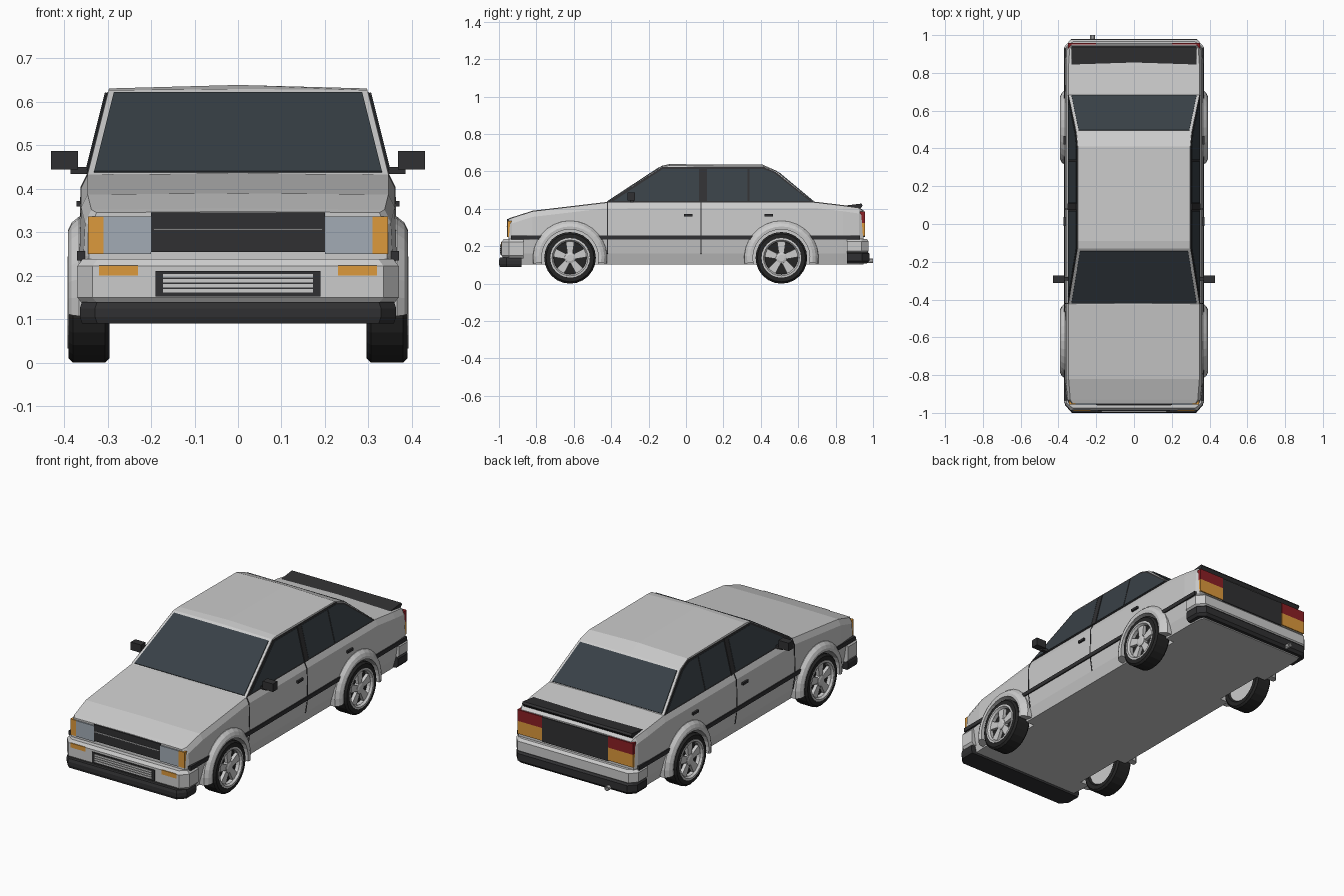
import bpy, bmesh, math
from mathutils import Vector

if "Cube" in bpy.data.objects:
    bpy.data.objects.remove(bpy.data.objects["Cube"])


def mat(name, r, g, b):
    m = bpy.data.materials.new(name)
    m.diffuse_color = (r, g, b, 1)
    m.use_nodes = True
    m.node_tree.nodes["Principled BSDF"].inputs["Base Color"].default_value = m.diffuse_color
    return m


BLACK = mat("black_trim", .03, .03, .032)
TYRE = mat("rubber", .018, .018, .018)
GLASS = mat("glass", .04, .052, .062)
LAMP = mat("lamp", .36, .41, .46)
AMBER = mat("amber", .72, .32, .045)
RED = mat("red", .26, .014, .018)


def make(name, verts, faces, m=None, mirror=False, bevel=0):
    """Mesh object in world coordinates, optionally mirrored across x and bevelled."""
    bm = bmesh.new()
    vs = [bm.verts.new(v) for v in verts]
    for f in faces:
        bm.faces.new([vs[i] for i in f])
    bmesh.ops.remove_doubles(bm, verts=bm.verts, dist=1e-5)
    bmesh.ops.recalc_face_normals(bm, faces=bm.faces)
    me = bpy.data.meshes.new(name)
    bm.to_mesh(me)
    bm.free()
    ob = bpy.data.objects.new(name, me)
    bpy.context.collection.objects.link(ob)
    if m:
        me.materials.append(m)
    if bevel:
        b = ob.modifiers.new("bevel", 'BEVEL')
        b.width, b.segments = bevel, 1
    if mirror:
        ob.modifiers.new("mirror", 'MIRROR').use_clip = False
    return ob


def loft(name, rings, m=None, mirror=False, caps=True, bevel=0):
    """Skin closed rings of equal point count."""
    n = len(rings[0])
    faces = [(r * n + i, r * n + (i + 1) % n, (r + 1) * n + (i + 1) % n, (r + 1) * n + i)
             for r in range(len(rings) - 1) for i in range(n)]
    if caps:
        faces += [tuple(range(n)), tuple(range((len(rings) - 1) * n, len(rings) * n))]
    return make(name, [p for r in rings for p in r], faces, m, mirror, bevel)


def panel(name, pts, d, m=None, mirror=False, bevel=0):
    """Flat plate through pts, reaching +d and -d."""
    d = Vector(d)
    return loft(name, [[Vector(p) - d for p in pts], [Vector(p) + d for p in pts]], m, mirror, True, bevel)


def box(name, x, y, z, m=None, mirror=False, bevel=0):
    ring = [(x[0], y[0]), (x[1], y[0]), (x[1], y[1]), (x[0], y[1])]
    return loft(name, [[(a, b, c) for a, b in ring] for c in z], m, mirror, True, bevel)


def turn(name, prof, cy, n, m=None, a0=0, a1=360):
    """Sweep an (x, r) profile about the wheel axis, mirrored to the other side."""
    full = a1 - a0 == 360
    rings = []
    for i in range(n + 1):
        a = math.radians(a0 + (a1 - a0) * i / n)
        rings.append([(x, cy + r * math.cos(a), WZ + r * math.sin(a)) for x, r in prof])
    return loft(name, rings, m, True, not full)


WZ = .138
AXLES = {"front": -.62, "rear": .51}

# Lower body: cross-sections along the length
rings = []
for y, zt, k in [(-.95, .345, .94), (-.93, .352, .975), (-.82, .387, 1), (-.43, .433, 1),
                 (.69, .435, 1), (.84, .417, 1), (.925, .405, .985), (.95, .388, .955)]:
    half = [(.335, .102), (.352, .16), (.365, .245), (.361, zt - .03), (.346, zt)]
    right = [(x * k, y, z) for x, z in half]
    rings.append(right + [(0, y, zt + .003)] + [(-x, b, z) for x, b, z in reversed(right)])
body = loft("body_shell", rings)

# Wheel wells cut from the body, with tyres, rims and flares
for end, cy in AXLES.items():
    cut = turn(end + "_well_cutter", [(.283, 0), (.283, .153), (.45, .153), (.45, 0)], cy, 28)
    cut.hide_render = True
    cut.display_type = 'WIRE'
    bo = body.modifiers.new("well", 'BOOLEAN')
    bo.operation, bo.object, bo.solver = 'DIFFERENCE', cut, 'EXACT'

    turn(end + "_flare", [(.34, .2), (.366, .198), (.383, .184), (.391, .168), (.389, .152), (.30, .152)],
         cy, 16, None, -9, 189)
    turn(end + "_tyre", [(.31, 0), (.31, .095), (.296, .105), (.296, .128), (.306, .138), (.38, .138),
                         (.39, .128), (.39, .103), (.362, .097), (.362, 0)], cy, 24, TYRE)
    turn(end + "_rim_ring", [(.36, .107), (.392, .106), (.393, .096), (.382, .088), (.36, .088)], cy, 24)
    turn(end + "_inner_disc", [(.305, 0), (.305, .097), (.312, .097), (.312, 0)], cy, 24)
    turn(end + "_hub", [(.36, 0), (.36, .034), (.384, .03), (.388, .018), (.388, 0)], cy, 10)
    for s in range(5):
        a = math.radians(90 + 72 * s)
        pts = [(.373, cy + r * math.cos(a) - w * math.sin(a), WZ + r * math.sin(a) + w * math.cos(a))
               for r, w in [(.015, -.013), (.092, -.024), (.092, .024), (.015, .013)]]
        panel(f"{end}_spoke_{s}", pts, (.009, 0, 0), None, True)


# Cabin: side profile skinned across, leaning in towards the roof
def side_x(z):
    return .347 - (z - .43) * .25


prof = [(-.43, .43, 0), (-.13, .627, .003), (-.09, .631, .008), (.41, .628, .008), (.485, .6, .003), (.69, .43, 0)]
cabin = []
for s in (1, 0, -1):
    cabin.append([(s * side_x(z), y, z + (0 if s else c)) for y, z, c in prof])
loft("cabin", cabin)

# Side frames and glass
OUT = Vector((.97, 0, .24))


def side_panel(name, yz, lift, m):
    panel(name, [Vector((side_x(z), y, z)) + OUT * lift for y, z in yz], OUT * .002, m, True)


side_panel("side_window_frame", [(-.42, .434), (-.13, .622), (.415, .622), (.48, .596), (.682, .434)], .001, BLACK)
side_panel("front_door_glass", [(-.385, .442), (-.122, .613), (.07, .613), (.07, .442)], .003, GLASS)
side_panel("rear_door_glass", [(.112, .442), (.112, .613), (.33, .613), (.33, .442)], .003, GLASS)
side_panel("quarter_glass", [(.34, .442), (.34, .613), (.41, .613), (.472, .59), (.66, .442)], .003, GLASS)
side_panel("door_pillar", [(.075, .435), (.075, .62), (.108, .62), (.108, .435)], .005, BLACK)


# Windscreen and rear window
def screen(name, y0, z0, y1, z1, d):
    a, b = side_x(z0) - .014, side_x(z1) - .014
    panel(name, [(-a, y0, z0), (a, y0, z0), (b, y1, z1), (-b, y1, z1)], d, GLASS)


screen("windscreen", -.419, .437, -.142, .619, (0, -.0025, .0038))
screen("rear_window", .68, .438, .494, .593, (0, .003, .0034))

# Side trim, door seams, handles
for i, ys in enumerate([(-.935, -.76), (-.48, .37), (.65, .93)]):
    box(f"side_strip_{i}", (.35, .37), ys, (.235, .257), BLACK, True)
for i, y in enumerate((-.42, .08)):
    for j, (xa, za, xb, zb) in enumerate([(.3525, .16, .365, .245), (.365, .245, .361, .404), (.361, .404, .346, .434)]):
        panel(f"door_seam_{i}_{j}", [(xa, y - .003, za), (xa, y + .003, za), (xb, y + .003, zb), (xb, y - .003, zb)],
              (.0015, 0, .0003), BLACK, True)
for i, y in enumerate((-.01, .42)):
    box(f"door_handle_{i}", (.355, .372), (y, y + .046), (.359, .372), BLACK, True)

# Door mirrors
box("mirror_stalk", (.33, .385), (-.3, -.28), (.434, .45), BLACK, True)
box("mirror_head", (.368, .43), (-.312, -.272), (.444, .487), BLACK, True)

# Front: grille and lamps
box("grille", (-.2, .2), (-.957, -.93), (.255, .345), BLACK)
box("grille_bar", (-.195, .195), (-.961, -.95), (.305, .309))
box("headlamp", (.2, .31), (-.957, -.93), (.25, .336), LAMP, True)
box("corner_lamp", (.31, .345), (-.955, -.922), (.25, .336), AMBER, True)


# Bumpers: chamfered plan outlines stacked in height
def bumper(name, s, tip, root, w, zs, m=None, inset=.012):
    rings = []
    for z, t in zip(zs, (inset, 0, 0, inset)):
        e = w - t
        half = [(e, root), (e, tip - .04), (e - .035, tip - t)]
        rings.append([(x, s * y, z) for x, y in half] + [(-x, s * y, z) for x, y in reversed(half)])
    return loft(name, rings, m)


bumper("front_bumper", -1, .987, .87, .37, (.135, .15, .222, .238))
bumper("front_lip", -1, 1.0, .88, .364, (.09, .105, .125, .14), BLACK, .005)
bumper("rear_bumper", 1, .977, .86, .37, (.165, .175, .226, .24))
bumper("rear_lower_bumper", 1, .98, .86, .366, (.108, .122, .16, .172), BLACK)

# Bumper inserts
box("indicator", (.23, .32), (-.99, -.97), (.2, .224), AMBER, True)
box("lower_grille", (-.19, .19), (-.991, -.97), (.152, .211), BLACK)
for i in range(4):
    z = .161 + i * .0115
    box(f"lower_grille_bar_{i}", (-.173, .173), (-.994, -.98), (z, z + .008))

# Rear: lamps, centre panel, spoiler, exhaust
box("brake_lamp", (.2, .35), (.93, .957), (.325, .386), RED, True)
box("rear_indicator", (.2, .35), (.93, .957), (.255, .325), AMBER, True)
box("rear_centre_panel", (-.2, .2), (.93, .956), (.25, .384), BLACK)
panel("spoiler", [(0, .84, .408), (0, .84, .416), (0, .937, .428), (0, .945, .418), (0, .93, .398)],
      (.33, 0, 0), BLACK)
pipe = [[(-.22 + r * math.cos(i * math.pi / 5), y, .122 + r * math.sin(i * math.pi / 5)) for i in range(10)]
        for y, r in [(.88, .013), (1.0, .013), (1.0, .009), (.985, .009)]]
loft("exhaust_pipe", pipe)
